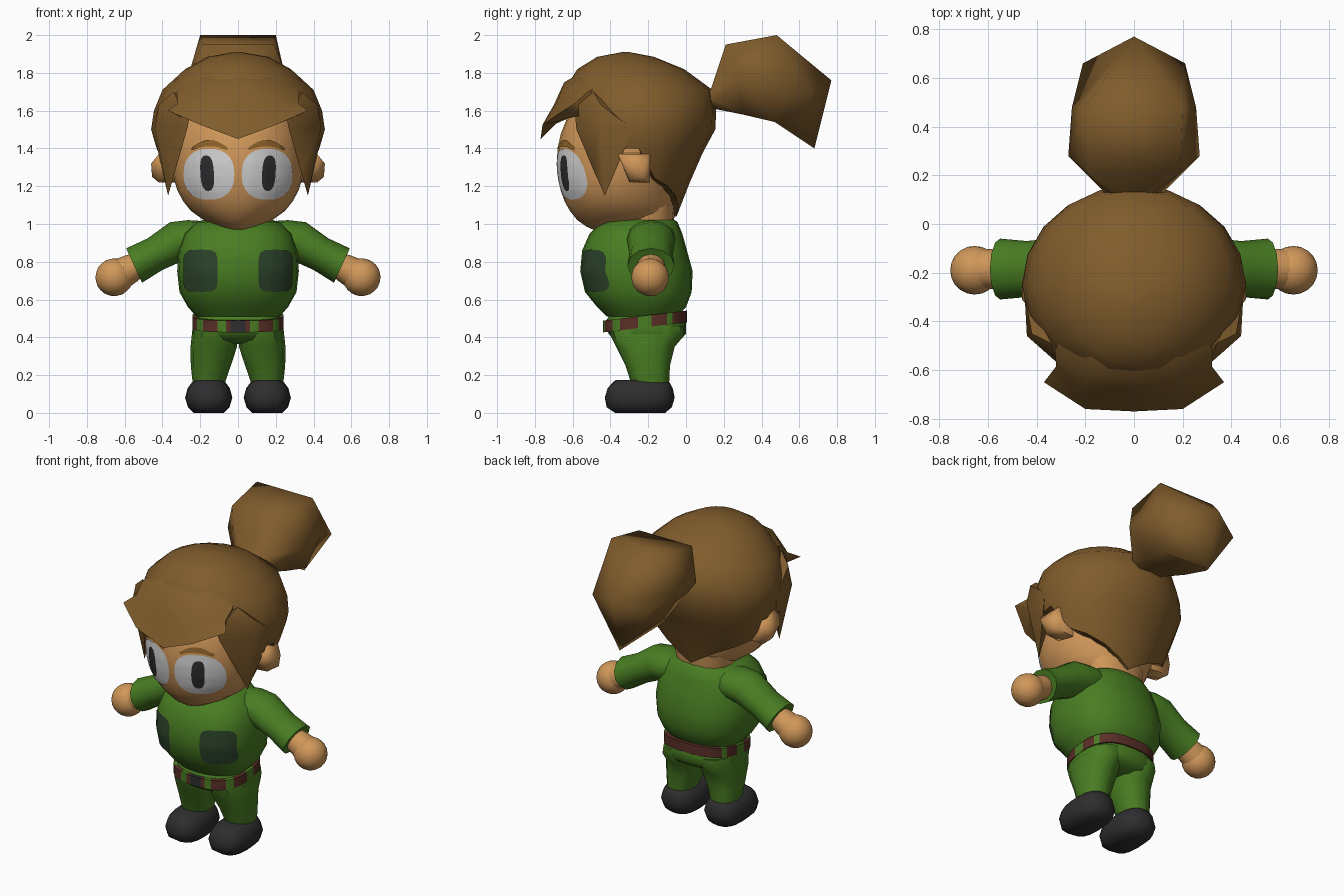
import bpy, bmesh
from math import sin, cos, pi, radians
from mathutils import Vector
from mathutils.bvhtree import BVHTree

cube = bpy.data.objects.get("Cube")
if cube:
    bpy.data.objects.remove(cube, do_unlink=True)


def material(name, *rgb):
    m = bpy.data.materials.new(name)
    m.use_nodes = True
    m.diffuse_color = (*rgb, 1)
    m.node_tree.nodes["Principled BSDF"].inputs["Base Color"].default_value = (*rgb, 1)
    return m


SKIN = material("skin", .63, .31, .1)
HAIR = material("brown hair", .215, .107, .025)
BROW = material("eyebrow brown", .26, .12, .022)
GREEN = material("green cloth", .066, .205, .016)
POCKET = material("dark green pocket", .026, .057, .024)
BELT = material("dark red belt", .1, .028, .02)
DARK = material("charcoal", .027, .027, .029)
WHITE = material("eye white", .66, .66, .66)
SIDES = (("left_", 1), ("right_", -1))


def finish(name, bm, *mats, angle=40, closed=True):
    bmesh.ops.remove_doubles(bm, verts=bm.verts[:], dist=.0005)
    if closed:
        bmesh.ops.recalc_face_normals(bm, faces=bm.faces[:])
    mesh = bpy.data.meshes.new(name)
    bm.to_mesh(mesh)
    bm.free()
    for m in mats:
        mesh.materials.append(m)
    mesh.shade_smooth()
    mesh.set_sharp_from_angle(angle=radians(angle))
    ob = bpy.data.objects.new(name, mesh)
    bpy.context.scene.collection.objects.link(ob)
    return ob


def skin_rows(bm, rows, loop=True):
    grid = [[bm.verts.new(p) for p in row] for row in rows]
    n = len(grid[0])
    for a, b in zip(grid, grid[1:]):
        for i in range(n if loop else n - 1):
            j = (i + 1) % n
            bm.faces.new((a[i], a[j], b[j], b[i]))
    return grid


def loft(name, rows, *mats, angle=40):
    bm = bmesh.new()
    grid = skin_rows(bm, rows)
    bm.faces.new(grid[0])
    bm.faces.new(grid[-1])
    return finish(name, bm, *mats, angle=angle)


def spow(v, e):
    return abs(v) ** e * (1 if v >= 0 else -1)


def oval(z, half, front, back, cx=0, n=16, power=.85, tilt=0):
    # horizontal rounded ring, starting at the front
    mid, r = (front + back) / 2, (back - front) / 2
    ring = []
    for i in range(n):
        t = 2 * pi * i / n
        y = mid - r * spow(cos(t), power)
        ring.append((cx + half * spow(sin(t), power), y, z + tilt * (y - mid)))
    return ring


def hull(name, pts, mat, s, angle):
    bm = bmesh.new()
    for x, y, z in pts:
        bm.verts.new((s * x, y, z))
    bmesh.ops.convex_hull(bm, input=bm.verts[:])
    bmesh.ops.delete(bm, geom=[v for v in bm.verts if not v.link_faces], context='VERTS')
    return finish(name, bm, mat, angle=angle)


def decal(name, target, shape, mat, lift):
    # thin patch laid on the front of a surface
    me = target.data
    tree = BVHTree.FromPolygons([v.co for v in me.vertices], [p.vertices[:] for p in me.polygons])
    rows = []
    for j in range(7):
        row = []
        for i in range(33):
            x, z = shape(i / 32, j / 6)
            hit, normal, _, _ = tree.ray_cast(Vector((x, -3, z)), Vector((0, 1, 0)))
            row.append(hit + normal * lift)
        rows.append(row)
    bm = bmesh.new()
    skin_rows(bm, rows, loop=False)
    bm.normal_update()
    for f in bm.faces:
        if f.normal.y > 0:
            f.normal_flip()
    return finish(name, bm, mat, angle=80, closed=False)


def blob(s, cx, cz, w, h, power=1, shear=0):
    def shape(u, v):
        t = 2 * pi * u
        dz = h * v * spow(sin(t), power)
        return s * (cx + w * v * spow(cos(t), power) + shear * dz), cz + dz
    return shape


# Head with a full jaw, and neck
head = loft("head", [oval(*r, n=28, power=1) for r in (
    (.965, .05, -.48, -.25), (.985, .11, -.525, -.16), (1.02, .18, -.575, -.09), (1.07, .25, -.615, -.06),
    (1.12, .29, -.643, -.05), (1.18, .322, -.664, -.04), (1.25, .342, -.678, -.02), (1.32, .35, -.684, 0),
    (1.4, .352, -.68, .01), (1.48, .345, -.662, .01), (1.56, .32, -.63, 0), (1.68, .23, -.53, -.08))], SKIN)
loft("neck", [oval(.96, .17, -.36, -.07), oval(1.1, .2, -.36, -.055)], SKIN)

# Hair cap: levels of (z, half width, front y, back y), cut off at a hairline
LEVELS = [(1.91, .02, -.34, -.3), (1.885, .16, -.47, -.17), (1.82, .28, -.575, -.01), (1.71, .4, -.645, .14),
          (1.6, .445, -.65, .16), (1.5, .46, -.64, .155), (1.38, .425, -.6, .09), (1.22, .37, -.5, .02),
          (1.04, .2, -.4, -.05)]
HAIRLINE = [1.6, 1.6, 1.6, 1.52, 1.4, 1.4, 1.24, 1.2, 1.15, 1.09, 1.04]


def hair_point(i, z, k=1):
    t, edge = 2 * pi * i / 20, HAIRLINE[min(i, 20 - i)]
    z = max(z, edge)
    for a, b in zip(LEVELS, LEVELS[1:]):
        if b[0] <= z:
            break
    f = (a[0] - z) / (a[0] - b[0])
    half, front, back = (p + (q - p) * f for p, q in zip(a[1:], b[1:]))
    mid = -.3 + .05 * min(1, (1.91 - z) * 4)
    reach = mid - front if cos(t) > 0 else back - mid
    return (k * half * sin(t), mid - k * reach * cos(t), z)


rows = [[hair_point(i, lv[0]) for i in range(20)] for lv in LEVELS]
rows.append([hair_point(i, 0, .65) for i in range(20)])
loft("hair_cap", rows, HAIR, angle=50)

# Fringe sweeping forward to a central point
FRINGE = [[(0, -.56, 1.8), (.17, -.53, 1.79), (.29, -.44, 1.74)],
          [(0, -.645, 1.75), (.19, -.615, 1.74), (.325, -.52, 1.7)],
          [(0, -.7, 1.63), (.2, -.685, 1.64), (.32, -.585, 1.64)],
          [(0, -.77, 1.45), (.2, -.76, 1.525), (.37, -.65, 1.6)],
          [(0, -.69, 1.53), (.2, -.66, 1.56), (.31, -.58, 1.57)],
          [(0, -.58, 1.6), (.2, -.53, 1.6), (.28, -.45, 1.6)]]
bm = bmesh.new()
rows = [[(-x, y, z) for x, y, z in r[:0:-1]] + r for r in FRINGE]
skin_rows(bm, rows + rows[:1], loop=False)
bmesh.ops.remove_doubles(bm, verts=bm.verts[:], dist=.0005)
bmesh.ops.holes_fill(bm, edges=[e for e in bm.edges if e.is_boundary])
finish("fringe", bm, HAIR, angle=75)

# Ponytail: six-sided rings as top, side and bottom (half width, y, z)
TAIL = [((.06, .04, 1.7), (.1, .04, 1.66), (.06, .04, 1.62)),
        ((.08, .13, 1.71), (.13, .14, 1.66), (.08, .15, 1.61)),
        ((.19, .21, 1.95), (.27, .28, 1.76), (.14, .3, 1.58)),
        ((.2, .48, 2), (.255, .48, 1.76), (.16, .47, 1.54)),
        ((0, .77, 1.76), (.21, .66, 1.7), (0, .68, 1.4))]
loft("ponytail", [list(r) + [(-x, y, z) for x, y, z in r[::-1]] for r in TAIL], HAIR, angle=75)

# Shirt body
torso = loft("shirt", [oval(*r, n=24) for r in (
    (1.035, .14, -.34, -.08), (1.01, .22, -.45, -.045), (.95, .285, -.51, -.02), (.86, .315, -.55, .005),
    (.75, .322, -.56, .035), (.64, .31, -.535, .03), (.56, .265, -.47, 0), (.51, .22, -.42, -.05))], GREEN)

# Trousers seat and patched belt
loft("trouser_seat", [oval(*r, n=24, power=.8) for r in (
    (.55, .21, -.38, -.04), (.48, .235, -.43, 0), (.42, .245, -.41, 0), (.385, .22, -.375, -.03),
    (.365, .12, -.3, -.1))], GREEN, angle=60)
rows = [oval(z, h, -.44 + d, .005 - d, n=72, power=.75, tilt=.12) for z, h, d in (
    (.453, .2, .03), (.453, .241, 0), (.515, .241, 0), (.515, .2, .03))]
belt = loft("belt", rows, BELT, GREEN, DARK)
GAPS = [(10, 20), (45, 60), (85, 95), (115, 125)]
for p in belt.data.polygons:
    if len(p.vertices) > 4:
        p.material_index = 1
        continue
    # angle from the front, by place in the ring
    places = sorted(v % 72 for v in p.vertices)
    k = 71 if places[-1] - places[0] > 1 else places[0]
    a = 5 * k + 2.5
    a = min(a, 360 - a)
    if a < 5:
        p.material_index = 2
    elif any(lo <= a <= hi for lo, hi in GAPS):
        p.material_index = 1

STRAND = [(.25, -.59, 1.6), (.27, -.58, 1.5), (.31, -.575, 1.63), (.34, -.49, 1.7), (.42, -.45, 1.63),
          (.45, -.28, 1.5), (.33, -.35, 1.46), (.38, -.35, 1.4), (.44, -.46, 1.51), (.37, -.43, 1.15),
          (.335, -.49, 1.29)]
EAR = [(.3, -.34, 1.38), (.3, -.2, 1.38), (.3, -.2, 1.22), (.3, -.3, 1.22), (.42, -.36, 1.37), (.42, -.19, 1.37),
       (.42, -.19, 1.22), (.42, -.3, 1.23), (.46, -.31, 1.32), (.46, -.22, 1.32), (.455, -.23, 1.25)]
for side, s in SIDES:
    hull(side + "hair_strand", STRAND, HAIR, s, 50)
    hull(side + "ear", EAR, SKIN, s, 80)

    # Leg and shoe
    loft(side + "trouser_leg", [oval(z, h, f, b, s * cx, 12) for z, cx, h, f, b in (
        (.46, .122, .113, -.41, -.01), (.41, .125, .12, -.4, -.01), (.35, .128, .123, -.37, -.06),
        (.25, .144, .106, -.32, -.085), (.14, .157, .081, -.285, -.09))], GREEN)
    loft(side + "shoe", [oval(z, h, f, b, s * .155, 16, .75) for z, h, f, b in (
        (0, .08, -.375, -.11), (.03, .11, -.42, -.075), (.08, .125, -.43, -.06), (.13, .112, -.415, -.07),
        (.16, .09, -.39, -.085), (.175, .06, -.37, -.15))], DARK, angle=60)

    # Sleeve, wrist and fist: rings as (x, z, half height, half depth)
    def limb(name, rings, mat):
        loft(name, [[(s * (x + .42 * h * cos(t)), -.185 + d * sin(t), z + .91 * h * cos(t))
                     for t in (2 * pi * i / 12 for i in range(12))] for x, z, h, d in rings], mat)
    limb(side + "sleeve", [(.14, .935, .088, .11), (.22, .925, .105, .13), (.315, .912, .107, .128),
                           (.44, .84, .092, .115), (.55, .78, .1, .125), (.545, .78, .07, .08)], GREEN)
    limb(side + "wrist", [(.5, .8, .06, .065), (.565, .765, .075, .08), (.63, .73, .085, .085)], SKIN)
    bm = bmesh.new()
    bmesh.ops.create_icosphere(bm, subdivisions=3, radius=.1)
    for v in bm.verts:
        v.co += Vector((s * .655, -.19, .718))
    finish(side + "fist", bm, SKIN)

    # Eyes, brows and pockets
    decal(side + "eye_white", head, blob(s, .152, 1.264, .133, .134, .85), WHITE, .004)
    decal(side + "pupil", head, blob(s, .16, 1.27, .035, .092, .75, .06), DARK, .008)
    decal(side + "eyebrow", head, lambda u, v: (
        s * (.055 + .185 * u), 1.39 + .02 * sin(pi * u) + v * (.014 + .02 * sin(pi * u))), BROW, .007)
    decal(side + "pocket", torso, blob(s, .196, .752, .089, .11, .4), POCKET, .005)
